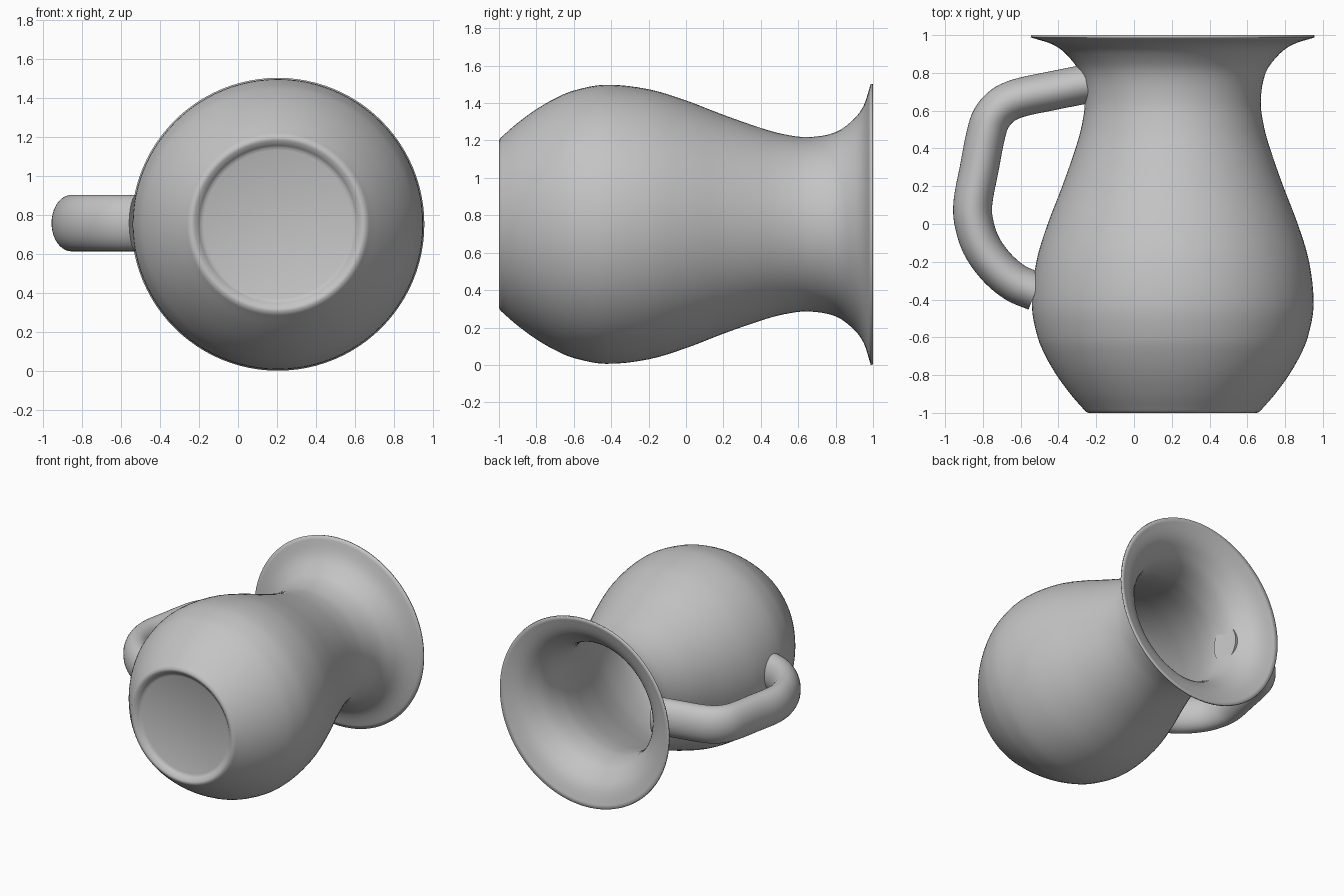
import bpy, bmesh, math
from mathutils import Vector, Matrix

if "Cube" in bpy.data.objects:
    bpy.data.objects.remove(bpy.data.objects["Cube"], do_unlink=True)

AXIS_X, AXIS_Z = 0.205, 0.752   # the jug lies along y on this axis

grey = bpy.data.materials.new("plain grey")
grey.use_nodes = True
grey.diffuse_color = (0.55, 0.55, 0.55, 1)
grey.node_tree.nodes["Principled BSDF"].inputs["Base Color"].default_value = grey.diffuse_color


def smooth_line(points, steps):
    """Smooth curve through 2D points, with tangents weighted by distance."""
    p = [Vector(q) for q in points]
    t = [0.0]
    for a, b in zip(p, p[1:]):
        t.append(t[-1] + (b - a).length)
    last = len(p) - 1
    m = []
    for i in range(len(p)):
        a, b = max(i - 1, 0), min(i + 1, last)
        m.append((p[b] - p[a]) / (t[b] - t[a]))
    line = []
    for i in range(last):
        h = t[i + 1] - t[i]
        for k in range(steps):
            s = k / steps
            line.append(p[i] * (2 * s**3 - 3 * s**2 + 1) + m[i] * h * (s**3 - 2 * s**2 + s)
                        + p[i + 1] * (3 * s**2 - 2 * s**3) + m[i + 1] * h * (s**3 - s**2))
    return line + [p[-1]]


def finish(bm, name, location):
    mesh = bpy.data.meshes.new(name)
    bm.to_mesh(mesh)
    bm.free()
    obj = bpy.data.objects.new(name, mesh)
    obj.location = location
    bpy.context.collection.objects.link(obj)
    mesh.materials.append(grey)
    bpy.ops.object.select_all(action='DESELECT')
    obj.select_set(True)
    bpy.context.view_layer.objects.active = obj
    bpy.ops.object.shade_smooth_by_angle(angle=math.radians(40))
    return obj


# Jug body: (radius, y) from the recessed base, over the foot ring, to the flared rim
foot_to_rim = [
    (0.383, -0.965), (0.398, -0.972), (0.415, -0.988), (0.438, -1.0), (0.458, -0.994),
    (0.475, -0.977), (0.542, -0.9), (0.615, -0.8), (0.673, -0.7), (0.715, -0.6),
    (0.746, -0.43), (0.722, -0.2), (0.662, 0.0), (0.585, 0.2), (0.515, 0.4),
    (0.482, 0.52), (0.466, 0.65), (0.492, 0.8), (0.565, 0.9), (0.635, 0.95), (0.752, 0.988)]
profile = [Vector((0, -0.965))] + smooth_line(foot_to_rim, 4)
bm = bmesh.new()
verts = [bm.verts.new((r, y, 0)) for r, y in profile]
edges = [bm.edges.new(pair) for pair in zip(verts, verts[1:])]
bmesh.ops.spin(bm, geom=verts + edges, cent=(0, 0, 0), axis=(0, 1, 0),
               angle=math.tau, steps=96, use_duplicate=False)
bmesh.ops.remove_doubles(bm, verts=bm.verts, dist=0.0005)
bmesh.ops.recalc_face_normals(bm, faces=bm.faces)
belly = min(bm.faces, key=lambda f: abs(f.calc_center_median().y + 0.4))
centre = belly.calc_center_median()
if belly.normal.dot(Vector((centre.x, 0, centre.z))) < 0:
    bmesh.ops.reverse_faces(bm, faces=bm.faces)
body = finish(bm, "jug_body", (AXIS_X, 0, AXIS_Z))
wall = body.modifiers.new("wall", 'SOLIDIFY')
wall.thickness = 0.012
wall.offset = -1

# Handle: oval section swept along a bent path, both ends set through the wall
path = smooth_line([
    (-0.25, 0.742), (-0.45, 0.702), (-0.61, 0.667), (-0.695, 0.628), (-0.755, 0.56),
    (-0.785, 0.47), (-0.82, 0.29), (-0.852, 0.12), (-0.85, 0.02), (-0.81, -0.11),
    (-0.73, -0.225), (-0.63, -0.31), (-0.52, -0.358)], 5)
HALF_WIDTH, HALF_DEPTH, SIDES = 0.103, 0.145, 40
bm = bmesh.new()
rings = []
for i, p in enumerate(path):
    along = (path[min(i + 1, len(path) - 1)] - path[max(i - 1, 0)]).normalized()
    across = Vector((-along.y, along.x))
    ring = []
    for k in range(SIDES):
        a = math.tau * k / SIDES
        q = p + across * HALF_WIDTH * math.cos(a)
        ring.append(bm.verts.new((q.x, q.y, HALF_DEPTH * math.sin(a))))
    rings.append(ring)
for r0, r1 in zip(rings, rings[1:]):
    for k in range(SIDES):
        n = (k + 1) % SIDES
        bm.faces.new((r0[k], r0[n], r1[n], r1[k]))
bm.faces.new(rings[0])
bm.faces.new(rings[-1])
bmesh.ops.recalc_face_normals(bm, faces=bm.faces)
finish(bm, "handle", (0, 0, AXIS_Z + 0.006))
